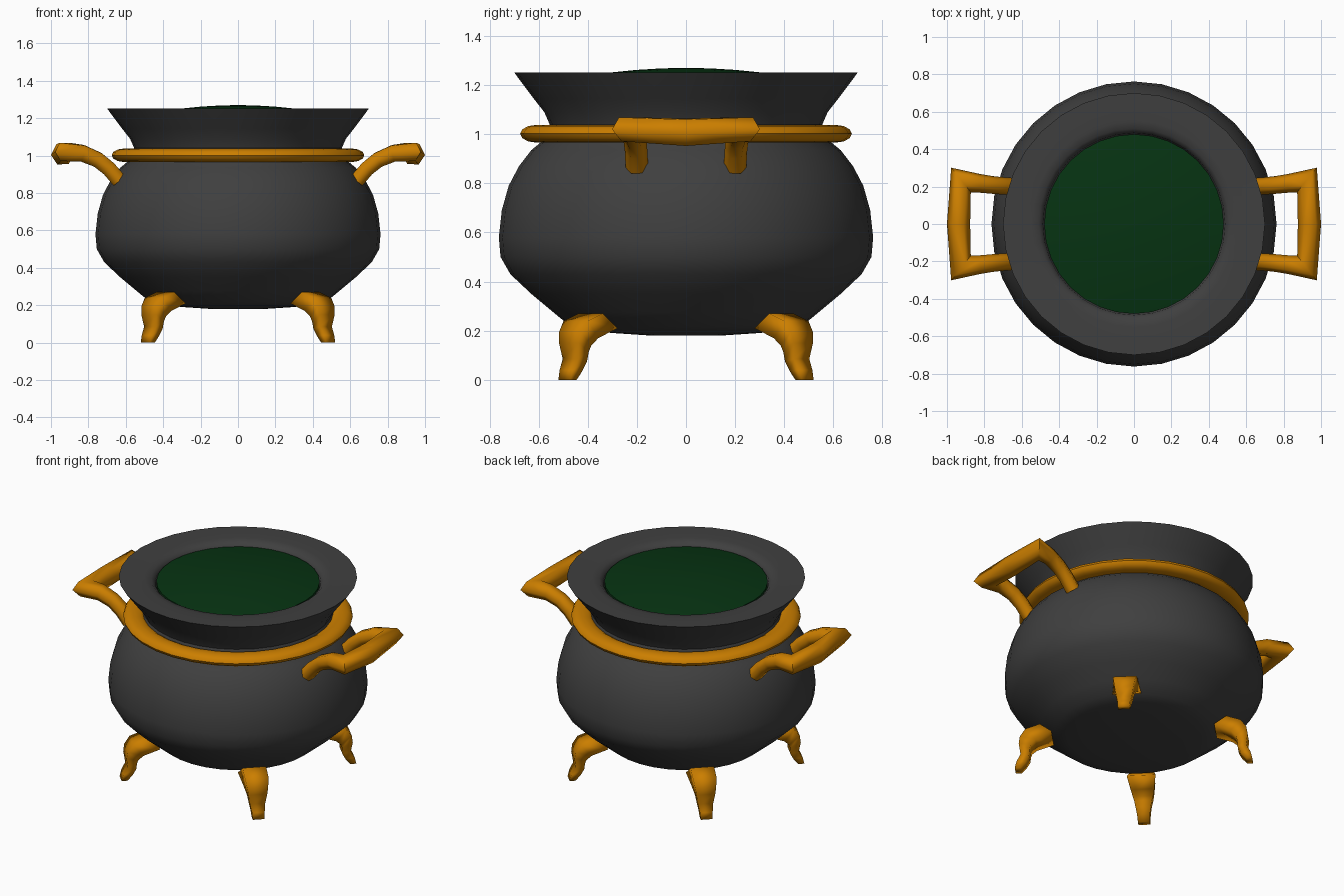
import bpy, bmesh, math
from mathutils import Vector

if "Cube" in bpy.data.objects:
    bpy.data.objects.remove(bpy.data.objects["Cube"])


def material(name, rgb):
    m = bpy.data.materials.new(name)
    m.diffuse_color = (*rgb, 1)
    m.use_nodes = True
    m.node_tree.nodes["Principled BSDF"].inputs["Base Color"].default_value = m.diffuse_color
    return m


IRON = material("iron", (0.05, 0.05, 0.05))
BRASS = material("brass", (0.60, 0.21, 0.0))
BREW = material("brew", (0.002, 0.033, 0.006))


def finish(name, bm, mat, angle=40):
    bmesh.ops.recalc_face_normals(bm, faces=bm.faces)
    me = bpy.data.meshes.new(name)
    bm.to_mesh(me)
    bm.free()
    ob = bpy.data.objects.new(name, me)
    bpy.context.collection.objects.link(ob)
    me.materials.append(mat)
    bpy.ops.object.select_all(action='DESELECT')
    ob.select_set(True)
    bpy.context.view_layer.objects.active = ob
    bpy.ops.object.shade_smooth_by_angle(angle=math.radians(angle))
    return ob


def skin(bm, rings, loop=False, caps=True):
    """Bridge successive rings of points with quads."""
    vs = [[bm.verts.new(p) for p in r] for r in rings]
    n = len(vs[0])
    pairs = list(zip(vs, vs[1:])) + ([(vs[-1], vs[0])] if loop else [])
    for a, b in pairs:
        for i in range(n):
            j = (i + 1) % n
            bm.faces.new((a[i], a[j], b[j], b[i]))
    if caps and not loop:
        bm.faces.new(vs[0])
        bm.faces.new(vs[-1])


def circle(r, z, n=32):
    return [(r * math.cos(i * math.tau / n), r * math.sin(i * math.tau / n), z)
            for i in range(n)]


def lathe(name, profile, mat, loop=False, n=32):
    bm = bmesh.new()
    skin(bm, [circle(r, z, n) for r, z in profile], loop)
    return finish(name, bm, mat)


# Pot body with flared neck and rounded inner lip
lathe("pot_body", [
    (0.14, 0.18), (0.29, 0.19), (0.40, 0.20), (0.47, 0.217), (0.54, 0.275),
    (0.63, 0.35), (0.715, 0.43), (0.755, 0.50), (0.762, 0.58), (0.75, 0.69),
    (0.722, 0.79), (0.68, 0.87), (0.63, 0.935), (0.575, 0.98), (0.555, 1.04),
    (0.577, 1.09), (0.62, 1.145), (0.70, 1.252), (0.62, 1.25), (0.55, 1.248),
    (0.51, 1.242), (0.487, 1.22), (0.478, 1.15)], IRON)

# Slightly domed liquid surface
lathe("liquid", [(0.48, 1.19)] + [(r, 1.27 - 0.2 * r * r)
      for r in (0.48, 0.40, 0.30, 0.20, 0.10, 0.02)], BREW)

# Neck ring hugging the neck
lathe("neck_ring", [(0.61 + 0.065 * math.cos(a * math.tau / 12),
                     1.002 + 0.036 * math.sin(a * math.tau / 12))
                    for a in range(12)], BRASS, loop=True)


def sweep(path, radii, sides=6):
    """Rings of a tube along a path, mitred at the corners."""
    pts = [Vector(p) for p in path]
    dirs = [(b - a).normalized() for a, b in zip(pts, pts[1:])]
    v = dirs[0].cross(Vector((0, 1, 0))).normalized()
    u = v.cross(dirs[0])
    ring = [pts[0] + radii[0] * (u * math.cos(k * math.tau / sides)
            + v * math.sin(k * math.tau / sides)) for k in range(sides)]
    rings = [ring]
    for i in range(1, len(pts)):
        d, p = dirs[i - 1], pts[i]
        nrm = d + dirs[min(i, len(dirs) - 1)]
        s = radii[i] / radii[i - 1]
        ring = [q + d * ((p - q).dot(nrm) / d.dot(nrm)) for q in ring]
        ring = [p + (q - p) * s for q in ring]
        rings.append(ring)
    return rings


# Side handles
half = [(0.635, -0.20, 0.866), (0.69, -0.203, 0.93), (0.75, -0.208, 0.978),
        (0.83, -0.218, 1.012), (0.925, -0.235, 1.02)]
path = half + [(0.938, 0, 1.008)] + [(x, -y, z) for x, y, z in reversed(half)]
radii = [0.046, 0.046, 0.047, 0.05, 0.056]
radii = radii + [0.062] + radii[::-1]
for side, sx in (("right", 1), ("left", -1)):
    bm = bmesh.new()
    skin(bm, [[(sx * q.x, q.y, q.z) for q in r] for r in sweep(path, radii)])
    finish(side + "_handle", bm, BRASS, 65)

# Curved legs: outer (r, z), inner (r, z), outer and inner width per section
sections = [
    (0.55, 0.27, 0.48, 0.21, 0.14, 0.17),
    (0.635, 0.24, 0.575, 0.17, 0.14, 0.14),
    (0.668, 0.195, 0.605, 0.14, 0.125, 0.12),
    (0.675, 0.15, 0.612, 0.115, 0.112, 0.105),
    (0.665, 0.085, 0.615, 0.075, 0.09, 0.09),
    (0.69, 0.04, 0.635, 0.035, 0.075, 0.075),
    (0.70, 0.0, 0.665, 0.0, 0.07, 0.07)]
for k, name in enumerate(("back_right", "back_left", "front_left", "front_right")):
    a = math.pi / 4 + k * math.pi / 2
    c, s = math.cos(a), math.sin(a)
    rings = []
    for ro, zo, ri, zi, wo, wi in sections:
        quad = [(ro, wo / 2, zo), (ro, -wo / 2, zo), (ri, -wi / 2, zi), (ri, wi / 2, zi)]
        rings.append([(r * c - t * s, r * s + t * c, z) for r, t, z in quad])
    bm = bmesh.new()
    skin(bm, rings)
    finish(name + "_leg", bm, BRASS, 100)
